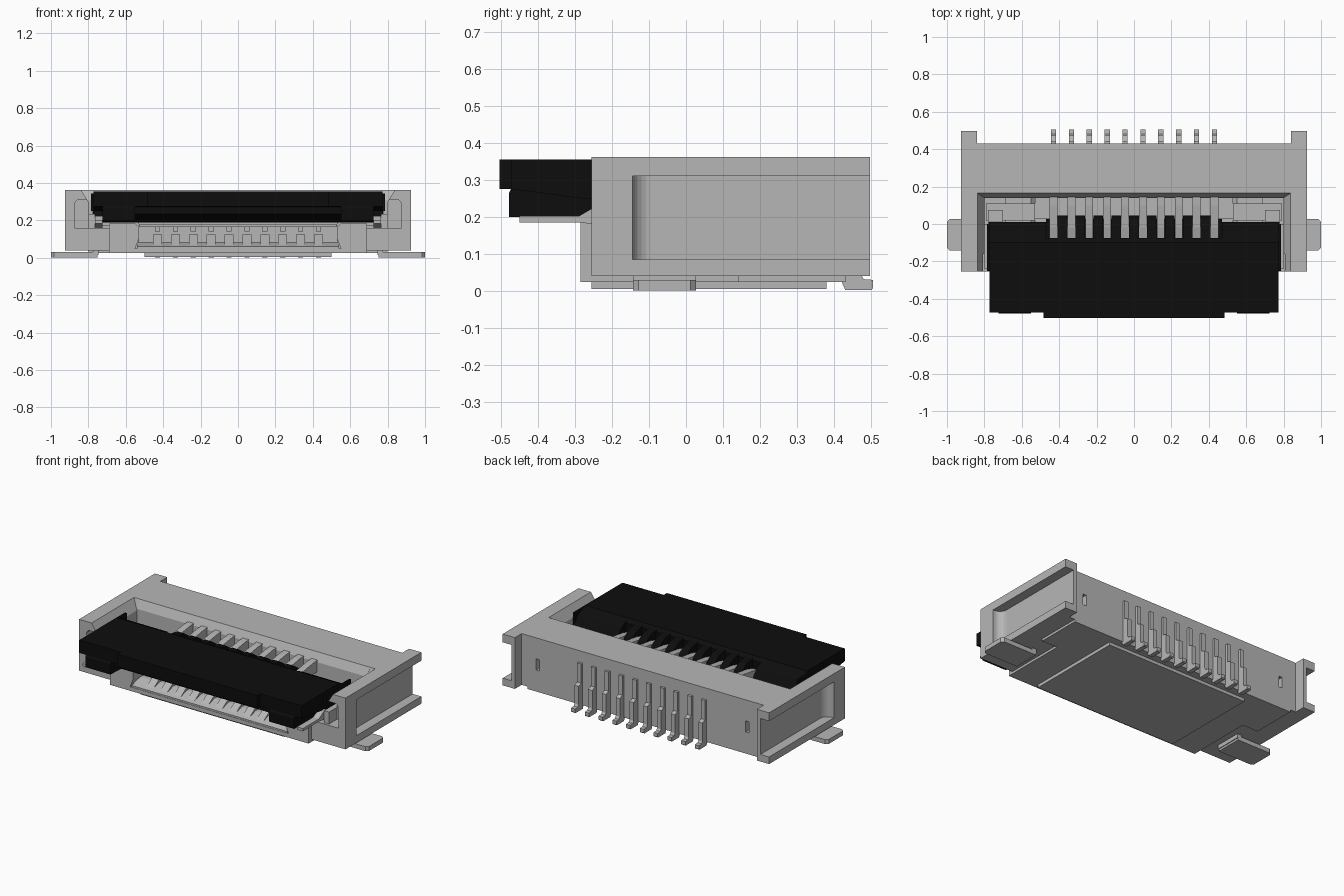
import bpy, bmesh, math
from mathutils import Vector

if "Cube" in bpy.data.objects:
    bpy.data.objects.remove(bpy.data.objects["Cube"])


def material(name, value):
    m = bpy.data.materials.new(name)
    m.use_nodes = True
    col = (value, value, value, 1)
    m.diffuse_color = col
    m.node_tree.nodes["Principled BSDF"].inputs["Base Color"].default_value = col
    return m


GREY = material("light grey", 0.47)
BLACK = material("black", 0.004)


def rect(u0, u1, v0, v1):
    return [(u0, v0), (u1, v0), (u1, v1), (u0, v1)]


def prism(pts, axis, a, b):
    """Profile in the two other axes (in xyz order), extruded from a to b."""
    return (pts, axis, a, b)


def box(x0, x1, y0, y1, z0, z1):
    return prism(rect(y0, y1, z0, z1), 0, x0, x1)


def build(name, parts, mat, mirror=False):
    bm = bmesh.new()
    for pts, axis, a, b in parts:
        for s in ((1, -1) if mirror else (1,)):
            rings = []
            for t in (a, b):
                ring = []
                for p in pts:
                    co = list(p)
                    co.insert(axis, t)
                    co[0] *= s
                    ring.append(bm.verts.new(Vector(co)))
                rings.append(ring)
            n = len(pts)
            faces = [bm.faces.new(r) for r in rings]
            faces += [bm.faces.new((rings[0][i], rings[0][(i + 1) % n],
                                    rings[1][(i + 1) % n], rings[1][i])) for i in range(n)]
            bmesh.ops.recalc_face_normals(bm, faces=faces)
    me = bpy.data.meshes.new(name)
    bm.to_mesh(me)
    bm.free()
    me.materials.append(mat)
    ob = bpy.data.objects.new(name, me)
    bpy.context.collection.objects.link(ob)
    return ob


def cut(ob, parts, mirror=False):
    """Subtract each part from the object, then drop the cutter."""
    for part in parts:
        c = build("cutter", [part], GREY, mirror)
        c.hide_render = True
        mod = ob.modifiers.new("cut", "BOOLEAN")
        mod.operation, mod.solver, mod.object = "DIFFERENCE", "EXACT", c
        dg = bpy.context.evaluated_depsgraph_get()
        me = bpy.data.meshes.new_from_object(ob.evaluated_get(dg))
        ob.modifiers.clear()
        ob.data = me
        bpy.data.objects.remove(c)


PIN_X = [-0.43 + i * 0.86 / 9 for i in range(10)]

# Side walls: chamfered inner top edge, rear flange, side channel, front pocket
wall = build("side_walls", [
    prism([(0.69, 0.04), (0.925, 0.04), (0.925, 0.362), (0.838, 0.362),
           (0.80, 0.30), (0.80, 0.16), (0.69, 0.16)], 1, -0.255, 0.43)], GREY, True)
R = 0.05
arc = [(0.865 + R * (1 - math.cos(t)), -0.145 + R * (1 - math.sin(t)))
       for t in [i * math.pi / 12 for i in range(7)]]
cut(wall, [prism(arc + [(0.95, -0.145), (0.95, 0.6), (0.865, 0.6)], 2, 0.085, 0.31),
           prism([(0.78, 0.16), (0.875, 0.16), (0.875, 0.29), (0.86, 0.31), (0.78, 0.31)],
                 1, -0.3, -0.16)], True)
build("rear_flanges", [
    box(0.84, 0.865, 0.43, 0.497, 0.04, 0.362),
    box(0.865, 0.925, 0.43, 0.497, 0.31, 0.362),
    box(0.865, 0.925, 0.43, 0.497, 0.04, 0.085)], GREY, True)

# Rear block with chamfered opening edge, cable slot and small rear windows
rear = build("rear_block", [
    prism([(0.14, 0.025), (0.43, 0.025), (0.43, 0.362), (0.165, 0.362), (0.14, 0.31)],
          0, -0.80, 0.80)], GREY)
cut(rear, [box(-0.53, 0.53, 0.0, 0.32, 0.05, 0.17),
           box(-0.74, -0.715, 0.39, 0.5, 0.15, 0.23),
           box(0.715, 0.74, 0.39, 0.5, 0.15, 0.23)])
build("rear_top_corners", [
    prism([(0.14, 0.30), (0.43, 0.30), (0.43, 0.362), (0.165, 0.362)], 0, 0.79, 0.85)],
    GREY, True)

# Floor, raised bottom plate and front cheeks beside the slot
build("base_floor", [
    box(-0.69, 0.69, -0.285, 0.15, 0.025, 0.05),
    box(-0.50, 0.50, -0.255, 0.38, 0.005, 0.025),
    box(-0.53, 0.53, 0.03, 0.14, 0.17, 0.21),
    box(-0.53, 0.53, -0.12, 0.14, 0.165, 0.18)], GREY)
build("front_cheeks", [
    prism([(0.53, 0.10), (0.55, 0.05), (0.55, 0.025), (0.69, 0.025),
           (0.69, 0.185), (0.55, 0.185), (0.53, 0.165)], 1, -0.285, 0.14),
    box(0.53, 0.79, 0.02, 0.11, 0.17, 0.23),
    box(0.70, 0.78, 0.0, 0.075, 0.2, 0.26)], GREY, True)

# Ribbed lip across the front of the slot
ribs = [prism([(-0.283, 0.05), (-0.283, 0.06), (-0.20, 0.085), (0.1, 0.085), (0.1, 0.05)],
              0, -0.54, 0.54)]
for x in PIN_X:
    ribs.append(prism([(-0.27, 0.045), (-0.27, 0.06), (-0.17, 0.125), (0.30, 0.125),
                       (0.30, 0.045)], 0, x - 0.024, x + 0.024))
build("slot_ribs", ribs, GREY)

# Contacts: upper beam, inner arm, rear riser and solder foot
beams, tails = [], []
for x in PIN_X:
    beams.append(prism([(0.20, 0.25), (0.20, 0.325), (0.10, 0.318), (-0.02, 0.30),
                        (-0.075, 0.285), (-0.075, 0.25), (0.0, 0.245)],
                       0, x - 0.021, x + 0.021))
    beams.append(box(x - 0.014, x + 0.014, -0.05, 0.30, 0.14, 0.166))
    tails.append(prism([(0.42, 0.29), (0.445, 0.29), (0.445, 0.17), (0.472, 0.16),
                        (0.472, 0.045), (0.48, 0.032), (0.505, 0.030), (0.505, 0.008),
                        (0.50, 0.003), (0.43, 0.003), (0.418, 0.03)],
                       0, x - 0.014, x + 0.014))
build("contact_beams", beams, GREY)
build("contact_tails", tails, GREY)

# Hold-down tabs at both sides, with rounded outer corners and a small upstand
tab = [(0.75, -0.143), (0.985, -0.143), (1.0, -0.128), (1.0, 0.012), (0.985, 0.027),
       (0.75, 0.027)]
build("solder_tabs", [
    prism(tab, 2, 0.002, 0.030),
    box(0.745, 0.775, -0.143, 0.027, 0.015, 0.06)], GREY, True)

# Metal arms under the flap ends
build("hinge_arms", [
    prism([(-0.45, 0.185), (-0.28, 0.185), (-0.15, 0.16), (0.0, 0.16), (0.0, 0.225),
           (-0.25, 0.225), (-0.29, 0.202), (-0.45, 0.202)], 0, 0.725, 0.765),
    box(0.765, 0.80, -0.24, 0.0, 0.16, 0.235)], GREY, True)

# Locking flap: top plate, front lip, lower body and end blocks
build("locking_flap", [
    prism([(-0.472, 0.275), (-0.472, 0.355), (-0.10, 0.355), (-0.075, 0.335),
           (-0.075, 0.25), (-0.28, 0.25)], 0, -0.772, 0.772),
    box(-0.485, 0.485, -0.503, -0.47, 0.275, 0.355),
    prism([(-0.44, 0.28), (-0.44, 0.235), (-0.25, 0.19), (-0.076, 0.19), (-0.076, 0.28)],
          0, -0.56, 0.56)], BLACK)
build("flap_ends", [
    prism([(-0.47, 0.28), (-0.478, 0.265), (-0.478, 0.20), (-0.45, 0.20), (-0.25, 0.19),
           (-0.08, 0.19), (-0.08, 0.28)], 0, 0.55, 0.725),
    prism([(-0.08, 0.20), (-0.08, 0.345), (-0.03, 0.32), (0.01, 0.27), (0.01, 0.20)],
          0, 0.47, 0.775),
    box(0.772, 0.785, -0.25, 0.0, 0.25, 0.345)], BLACK, True)

# Comb teeth of the flap between the contact beams
teeth = [prism([(-0.08, 0.20), (-0.08, 0.345), (-0.02, 0.335), (0.03, 0.30), (0.045, 0.26),
                (0.045, 0.20)], 0, a + 0.022, b - 0.022)
         for a, b in zip(PIN_X, PIN_X[1:])]
teeth.append(box(-0.47, 0.47, -0.08, 0.028, 0.20, 0.24))
build("flap_teeth", teeth, BLACK)
